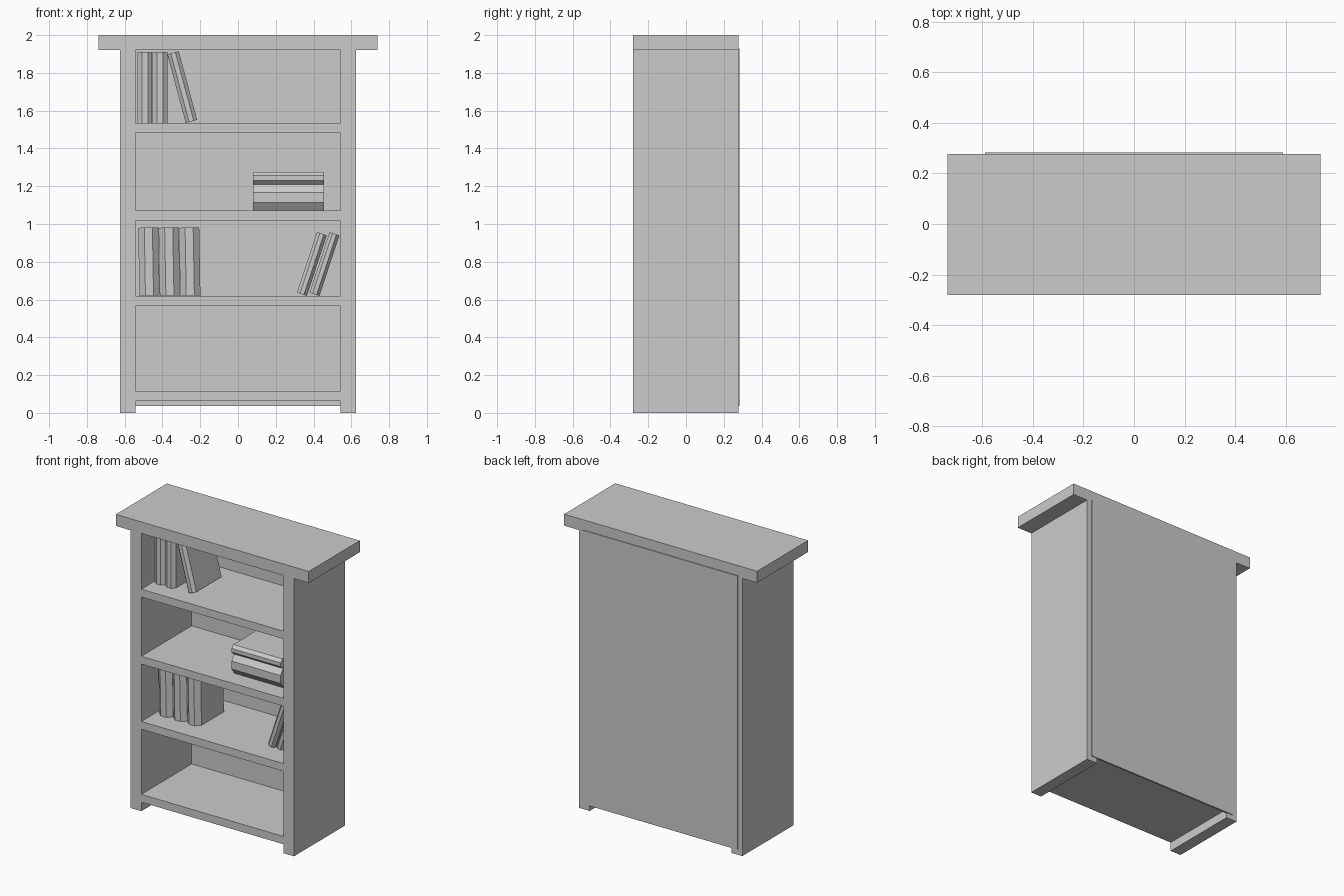
import bpy, bmesh, math

if "Cube" in bpy.data.objects:
    bpy.data.objects.remove(bpy.data.objects["Cube"])


def box(name, x0, x1, y0, y1, z0, z1):
    bpy.ops.mesh.primitive_cube_add(size=1, location=((x0 + x1) / 2, (y0 + y1) / 2, (z0 + z1) / 2))
    ob = bpy.context.object
    ob.name = name
    ob.scale = (x1 - x0, y1 - y0, z1 - z0)
    bpy.ops.object.transform_apply(location=False, rotation=False, scale=True)
    return ob


def book(name, thick, height, front, back, bulge, loc, tilt=0.0, turn=0.0):
    """Prism with a three-facet spine facing -y; tilt leans it sideways."""
    spine = front + bulge
    profile = [(0, back), (0, spine), (thick * 0.3, front),
               (thick * 0.7, front), (thick, spine), (thick, back)]
    bm = bmesh.new()
    base = bm.faces.new([bm.verts.new((x, y, 0)) for x, y in profile])
    ext = bmesh.ops.extrude_face_region(bm, geom=[base])
    tops = [v for v in ext["geom"] if isinstance(v, bmesh.types.BMVert)]
    bmesh.ops.translate(bm, verts=tops, vec=(0, 0, height))
    bmesh.ops.recalc_face_normals(bm, faces=bm.faces)
    me = bpy.data.meshes.new(name)
    bm.to_mesh(me)
    bm.free()
    ob = bpy.data.objects.new(name, me)
    bpy.context.collection.objects.link(ob)
    ob.location = loc
    ob.rotation_euler = (0, math.radians(tilt), math.radians(turn))
    return ob


FRONT, REAR = -0.281, 0.277

# Case: top board, two side boards, shelves, back panel
box("top_board", -0.738, 0.738, FRONT, REAR, 1.92, 2.0)
for label, s in (("left", -1), ("right", 1)):
    box(label + "_side", min(s * 0.543, s * 0.625), max(s * 0.543, s * 0.625), FRONT, REAR, 0, 1.92)
for i, z in enumerate((0.062, 0.566, 1.017, 1.481)):
    box(f"shelf_{i + 1}", -0.543, 0.543, FRONT, REAR, z, z + 0.054)
box("back_panel", -0.59, 0.59, 0.27, 0.282, 0.037, 1.93)

# Top shelf: two upright books and one leaning
for i in range(2):
    book(f"upright_book_{i + 1}", 0.079, 0.376, -0.165, 0.13, 0.02, (-0.533 + i * 0.08, 0, 1.535))
book("leaning_book", 0.063, 0.376, -0.165, 0.13, 0.02, (-0.277, 0, 1.535), -15)

# Second shelf: thick and thin books lying flat
book("flat_thick_book", 0.137, 0.375, -0.185, 0.13, 0.03, (0.08, 0, 1.209), 90)
book("flat_thin_book", 0.065, 0.375, -0.185, 0.13, 0.02, (0.08, 0, 1.275), 90)

# Third shelf: three thick books, then two leaning thin ones
for i in range(3):
    book(f"thick_book_{i + 1}", 0.107, 0.36, -0.145, 0.13, 0.03, (-0.522 + i * 0.108, 0, 0.62), -1)
for i in range(2):
    book(f"leaning_thin_book_{i + 1}", 0.055, 0.337, -0.135, 0.13, 0.02,
         (0.312 + i * 0.067, 0, 0.637), 18.3)
